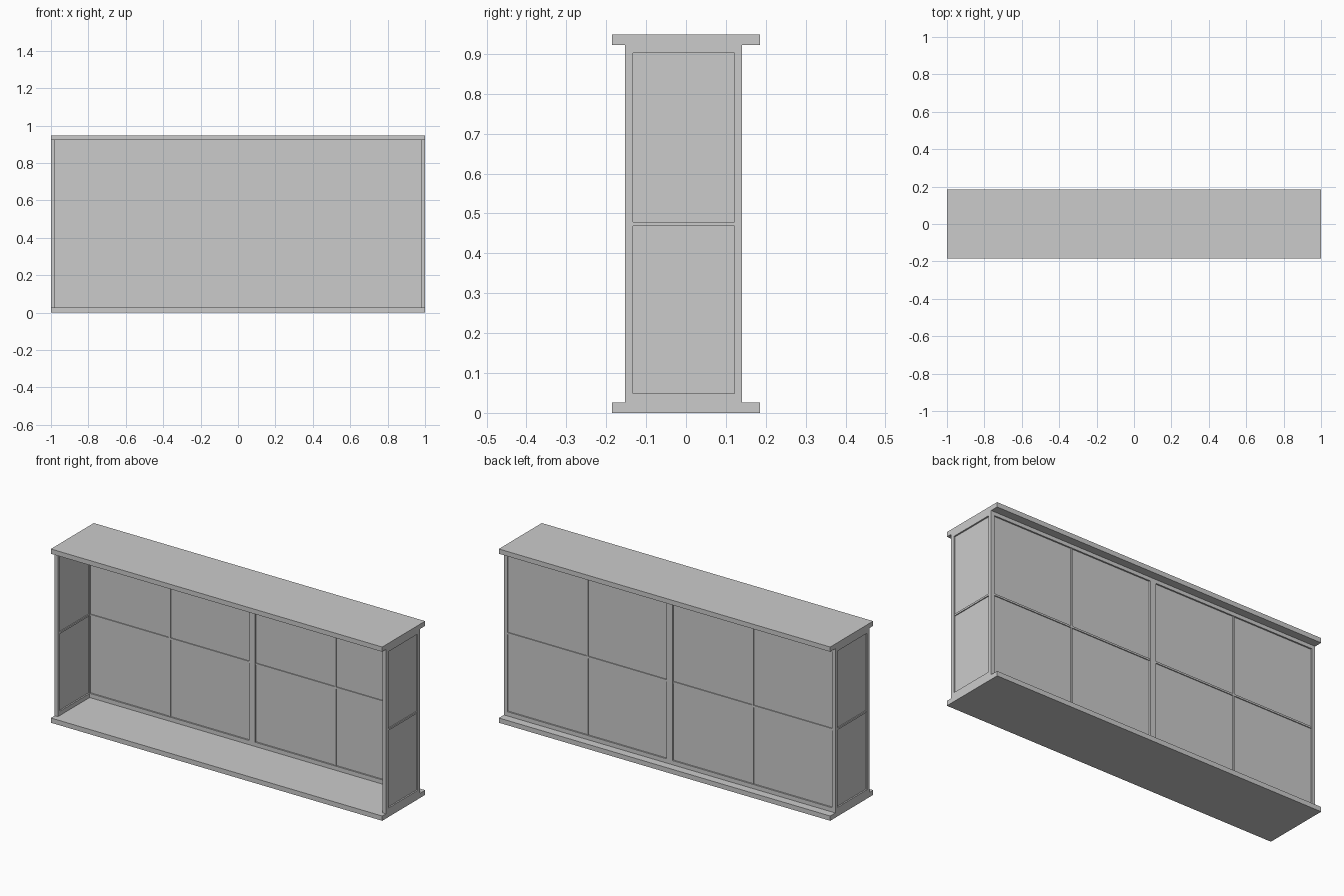
import bpy, bmesh
from mathutils import Vector

if "Cube" in bpy.data.objects:
    bpy.data.objects.remove(bpy.data.objects["Cube"])

# overall levels
TOP, SLAB = 0.948, 0.026
Z0, Z1 = SLAB, TOP - SLAB
YF, YB = -0.153, 0.141
W = 0.02                      # frame bar width
ZM = (Z0 + Z1) / 2


def box(name, lo, hi):
    lo, hi = Vector(lo), Vector(hi)
    bm = bmesh.new()
    bmesh.ops.create_cube(bm, size=1)
    bmesh.ops.scale(bm, vec=hi - lo, verts=bm.verts)
    bmesh.ops.translate(bm, vec=(lo + hi) / 2, verts=bm.verts)
    me = bpy.data.meshes.new(name)
    bm.to_mesh(me)
    bm.free()
    ob = bpy.data.objects.new(name, me)
    bpy.context.collection.objects.link(ob)
    return ob


def mirror_x(ob):
    m = ob.modifiers.new("mirror", 'MIRROR')
    m.use_axis[0] = True


def pair(name, lo, hi):
    mirror_x(box(name, lo, hi))


# top and base slabs
box("base_slab", (-1, -0.185, 0), (1, 0.185, SLAB))
box("top_slab", (-1, -0.185, Z1), (1, 0.185, TOP))

# corner posts and middle back post
pair("front_post", (1 - W, YF, Z0), (1, YF + W, Z1))
pair("back_post", (1 - W, YB - W, Z0), (1, YB, Z1))
box("middle_post", (-0.018, YB - W, Z0), (0.018, YB, Z1))

# rails along the top and bottom of the back and the ends
for label, a, b in (("lower", Z0, Z0 + 0.023), ("upper", Z1 - W, Z1)):
    pair("back_rail_" + label, (0.018, YB - W, a), (1 - W, YB, b))
    pair("side_rail_" + label, (1 - W, YF + W, a), (1, YB - W, b))

# thin panes set in the middle of each frame
yc, xc = YB - W / 2, 1 - W / 2
pair("back_pane", (0.018, yc - 0.002, Z0 + W), (1 - W, yc + 0.002, Z1 - W))
pair("side_pane", (xc - 0.002, YF + W, Z0 + W), (xc + 0.002, YB - W, Z1 - W))

# glazing bars crossing the panes
d, h = 0.007, 0.005
pair("back_bar_horizontal", (0.018, yc - d, ZM - h), (1 - W, yc + d, ZM + h))
pair("back_bar_vertical", (0.5 - h, yc - d, Z0 + W), (0.5 + h, yc + d, Z1 - W))
pair("side_bar", (xc - d, YF + W, ZM - h), (xc + d, YB - W, ZM + h))
